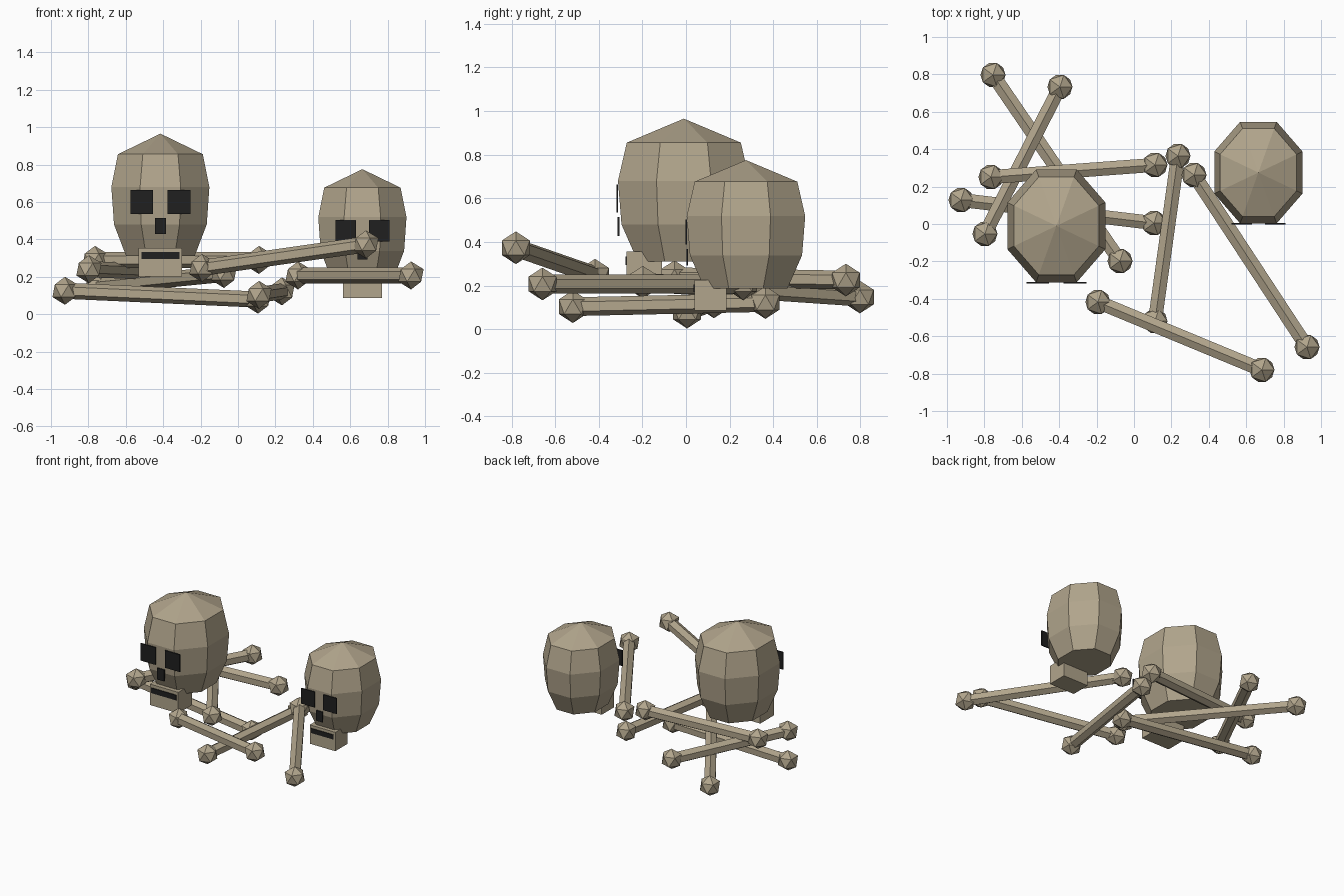
import bpy, bmesh, math
from mathutils import Vector, Matrix

if "Cube" in bpy.data.objects:
    bpy.data.objects.remove(bpy.data.objects["Cube"])


def material(name, rgb):
    m = bpy.data.materials.new(name)
    m.diffuse_color = (*rgb, 1)
    m.use_nodes = True
    m.node_tree.nodes["Principled BSDF"].inputs["Base Color"].default_value = m.diffuse_color
    return m


BONE = material("old_bone", (0.44, 0.375, 0.262))
DARK = material("socket_black", (0.014, 0.014, 0.014))


def finish(bm, name, mat):
    bmesh.ops.recalc_face_normals(bm, faces=bm.faces)
    me = bpy.data.meshes.new(name)
    bm.to_mesh(me)
    bm.free()
    me.materials.append(mat)
    ob = bpy.data.objects.new(name, me)
    bpy.context.collection.objects.link(ob)
    return ob


def box(name, lo, hi, mat, place):
    bm = bmesh.new()
    lo, hi = Vector(lo), Vector(hi)
    bmesh.ops.create_cube(bm, size=1, matrix=Matrix.Translation((lo + hi) / 2)
                          @ Matrix.Diagonal((*(hi - lo), 1)))
    bm.transform(place)
    return finish(bm, name, mat)


# Skull: eight-sided cranium, jaw block, dark plates for the features
RINGS = [(0.31, 0.183), (0.48, 0.248), (0.68, 0.262), (0.855, 0.227)]  # z, half width
APEX, DEPTH = 0.965, 1.152


def skull(tag, place):
    bm = bmesh.new()
    loops = []
    for z, half in RINGS:
        r = half / math.cos(math.pi / 8)
        angles = [(i + 0.5) * math.pi / 4 for i in range(8)]
        loops.append([bm.verts.new((r * math.cos(a), r * DEPTH * math.sin(a), z))
                      for a in angles])
    top = bm.verts.new((0, 0, APEX))
    bm.faces.new(loops[0][::-1])
    for i in range(8):
        j = (i + 1) % 8
        for a, b in zip(loops, loops[1:]):
            bm.faces.new((a[i], a[j], b[j], b[i]))
        bm.faces.new((loops[-1][i], loops[-1][j], top))
    bm.transform(place)
    finish(bm, tag + "_cranium", BONE)

    box(tag + "_jaw", (-0.116, -0.262, 0.2), (0.116, -0.1, 0.355), BONE, place)
    for side, x in (("left", 0.1), ("right", -0.1)):
        box(f"{tag}_{side}_eye", (x - 0.061, -0.309, 0.535), (x + 0.061, -0.301, 0.663),
            DARK, place)
    box(tag + "_nose", (-0.029, -0.303, 0.428), (0.029, -0.295, 0.513), DARK, place)
    box(tag + "_mouth", (-0.102, -0.268, 0.294), (0.102, -0.26, 0.332), DARK, place)


skull("large_skull", Matrix.Translation((-0.415, -0.01, 0)))
skull("small_skull", Matrix.Translation((0.665, 0.275, -0.0935)) @ Matrix.Scale(0.9, 4))


# Long bones: six-sided shaft with a faceted knob at each end
def long_bone(name, a, b):
    a, b = Vector(a), Vector(b)
    bm = bmesh.new()
    turn = (b - a).to_track_quat('Z', 'Y').to_matrix().to_4x4()
    bmesh.ops.create_cone(bm, cap_ends=True, segments=6, radius1=0.043, radius2=0.043,
                          depth=(b - a).length,
                          matrix=Matrix.Translation((a + b) / 2) @ turn)
    for p in (a, b):
        bmesh.ops.create_icosphere(bm, subdivisions=1, radius=0.075,
                                   matrix=Matrix.Translation(p))
    finish(bm, name, BONE)


BONES = [
    ((-0.754, 0.797, 0.147), (-0.075, -0.198, 0.215)),
    ((-0.396, 0.733, 0.225), (-0.797, -0.053, 0.24)),
    ((-0.765, 0.251, 0.29), (0.112, 0.316, 0.29)),
    ((-0.925, 0.128, 0.125), (0.107, 0.005, 0.078)),
    ((0.235, 0.364, 0.122), (0.112, -0.519, 0.103)),
    ((0.321, 0.262, 0.207), (0.925, -0.658, 0.207)),
    ((-0.193, -0.417, 0.247), (0.684, -0.78, 0.373)),
]
for n, (a, b) in enumerate(BONES, 1):
    long_bone(f"long_bone_{n}", a, b)
